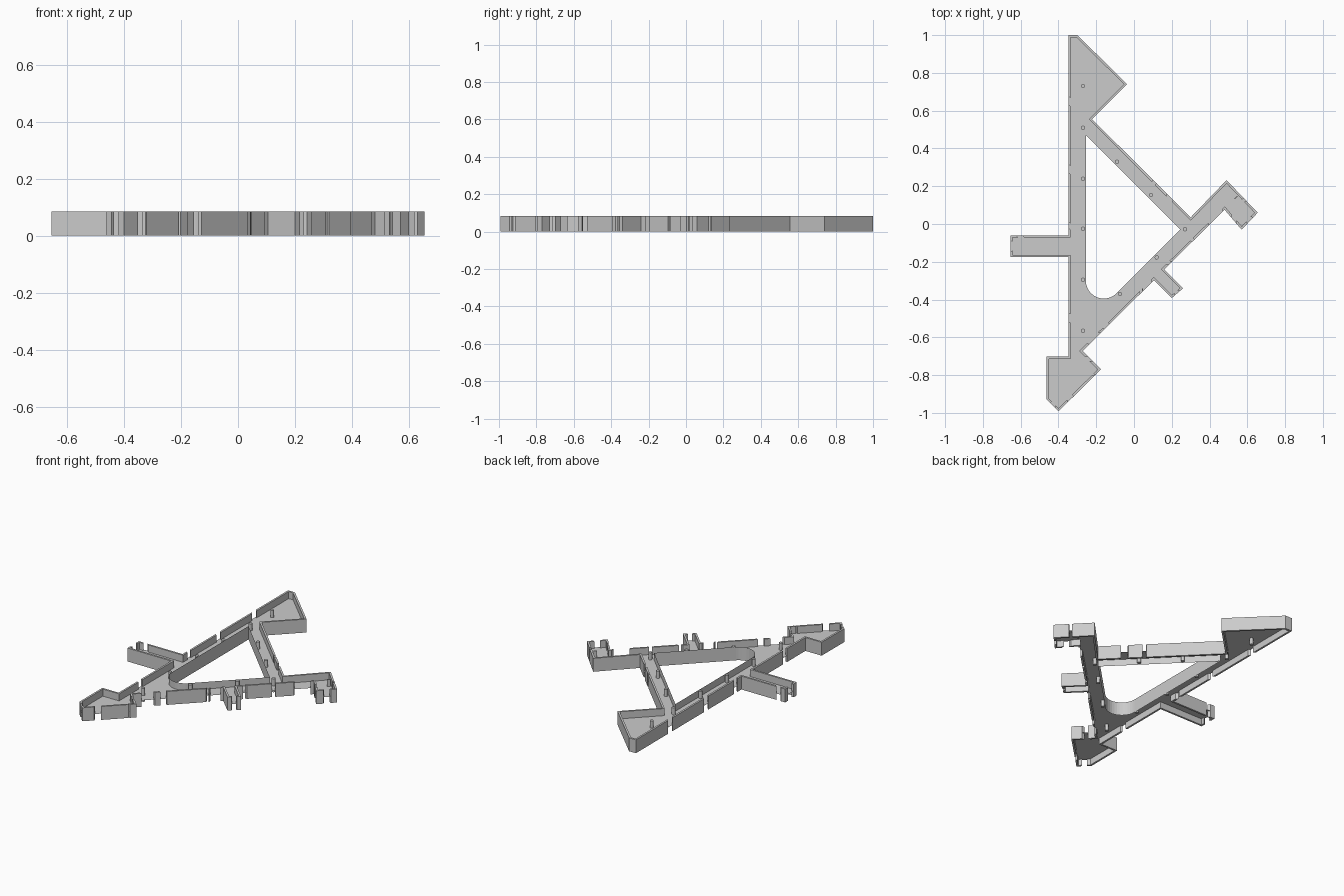
import bpy, bmesh, math
from mathutils import Vector

if "Cube" in bpy.data.objects:
    bpy.data.objects.remove(bpy.data.objects["Cube"])

H, FLOOR, T = 0.085, 0.04, 0.012

# Outer outline, clockwise; each corner carries the gaps (fractions) of the wall that starts there
outline = [
    (-.348, 1.0, []), (-.30, 1.0, []), (-.036, .74, []), (-.222, .555, [(.62, .65), (.76, .82)]),
    (.30, .035, []), (.49, .232, [(.55, .63)]), (.655, .06, [(.3, .65)]), (.57, -.03, [(.3, .6)]),
    (.48, .075, [(.04, .26), (.5, .54), (.87, .92)]), (.16, -.24, []), (.26, -.34, [(.3, .7)]),
    (.20, -.392, []), (.105, -.298, [(.03, .15), (.16, .19), (.62, .69), (.75, .9)]),
    (-.272, -.672, [(.3, .55)]), (-.175, -.77, [(.12, .15), (.65, .78)]), (-.40, -.992, [(.3, .7)]),
    (-.462, -.93, []), (-.462, -.702, []), (-.348, -.702, [(.35, .43)]),
    (-.348, -.175, []), (-.655, -.175, [(.25, .75)]), (-.655, -.06, [(.1, .2)]),
    (-.348, -.06, [(.04, .07), (.315, .355), (.655, .695)]),
]
pts = [Vector(p[:2]) for p in outline]
N = len(pts)

# Courtyard loop: two straight sides meeting in a rounded corner
court = [Vector((-.255, .47)), Vector((.245, -.03))]
for i in range(15):
    a = math.radians(315 - 135 * i / 14)
    court.append(Vector((-.16 + .095 * math.cos(a), -.30 + .095 * math.sin(a))))


def finish(bm, name):
    me = bpy.data.meshes.new(name)
    bm.to_mesh(me)
    bm.free()
    ob = bpy.data.objects.new(name, me)
    bpy.context.collection.objects.link(ob)
    return ob


def inset(i):
    """Mitred inner corner of the outer wall."""
    d0 = (pts[i] - pts[i - 1]).normalized()
    d1 = (pts[(i + 1) % N] - pts[i]).normalized()
    n0, n1 = Vector((d0.y, -d0.x)), Vector((d1.y, -d1.x))
    return pts[i] + (n0 + n1) * T / (1 + n0.dot(n1))


def prism(bm, poly, z0, z1):
    lo = [bm.verts.new((p.x, p.y, z0)) for p in poly]
    hi = [bm.verts.new((p.x, p.y, z1)) for p in poly]
    n = len(poly)
    bm.faces.new(lo[::-1])
    bm.faces.new(hi)
    for k in range(n):
        bm.faces.new((lo[k], lo[(k + 1) % n], hi[(k + 1) % n], hi[k]))


# Floor plate with the courtyard hole
bm = bmesh.new()
for loop in (pts, court):
    vs = [bm.verts.new((p.x, p.y, FLOOR)) for p in loop]
    for k in range(len(vs)):
        bm.edges.new((vs[k], vs[(k + 1) % len(vs)]))
bmesh.ops.triangle_fill(bm, edges=bm.edges[:], use_beauty=True, normal=(0, 0, 1))
bmesh.ops.dissolve_limit(bm, angle_limit=.01, verts=[], edges=bm.edges[:])
finish(bm, "floor")

# Outer walls broken by door openings (arm junction stays open)
inner = [inset(i) for i in range(N)]
bm = bmesh.new()
for i, (_, _, gaps) in enumerate(outline):
    j = (i + 1) % N
    stops = [0] + [t for g in gaps for t in g] + [1]
    for t0, t1 in zip(stops[::2], stops[1::2]):
        prism(bm, [pts[i].lerp(pts[j], t0), pts[i].lerp(pts[j], t1),
                   inner[i].lerp(inner[j], t1), inner[i].lerp(inner[j], t0)], 0, H)
bmesh.ops.recalc_face_normals(bm, faces=bm.faces[:])
finish(bm, "outer_walls")

# Courtyard wall sheet
bm = bmesh.new()
lo = [bm.verts.new((p.x, p.y, 0)) for p in court]
hi = [bm.verts.new((p.x, p.y, H)) for p in court]
for k in range(len(court)):
    m = (k + 1) % len(court)
    bm.faces.new((lo[k], lo[m], hi[m], hi[k]))
finish(bm, "courtyard_wall")

# Columns along the three corridors
columns = [(-.27, y) for y in (.73, .51, .24, -.025, -.295, -.565)]
columns += [(-.09, .33), (.09, .153), (.27, -.028), (.12, -.177), (-.075, -.37)]
bm = bmesh.new()
for x, y in columns:
    prism(bm, [Vector((x + .011 * math.cos(k * math.pi / 6), y + .011 * math.sin(k * math.pi / 6)))
               for k in range(12)], 0, H)
finish(bm, "columns")

# Short partition in the east wing
bm = bmesh.new()
prism(bm, [Vector(p) for p in ((.53, .135), (.545, .15), (.549, .146), (.534, .131))], 0, H)
bmesh.ops.recalc_face_normals(bm, faces=bm.faces[:])
finish(bm, "partition")
